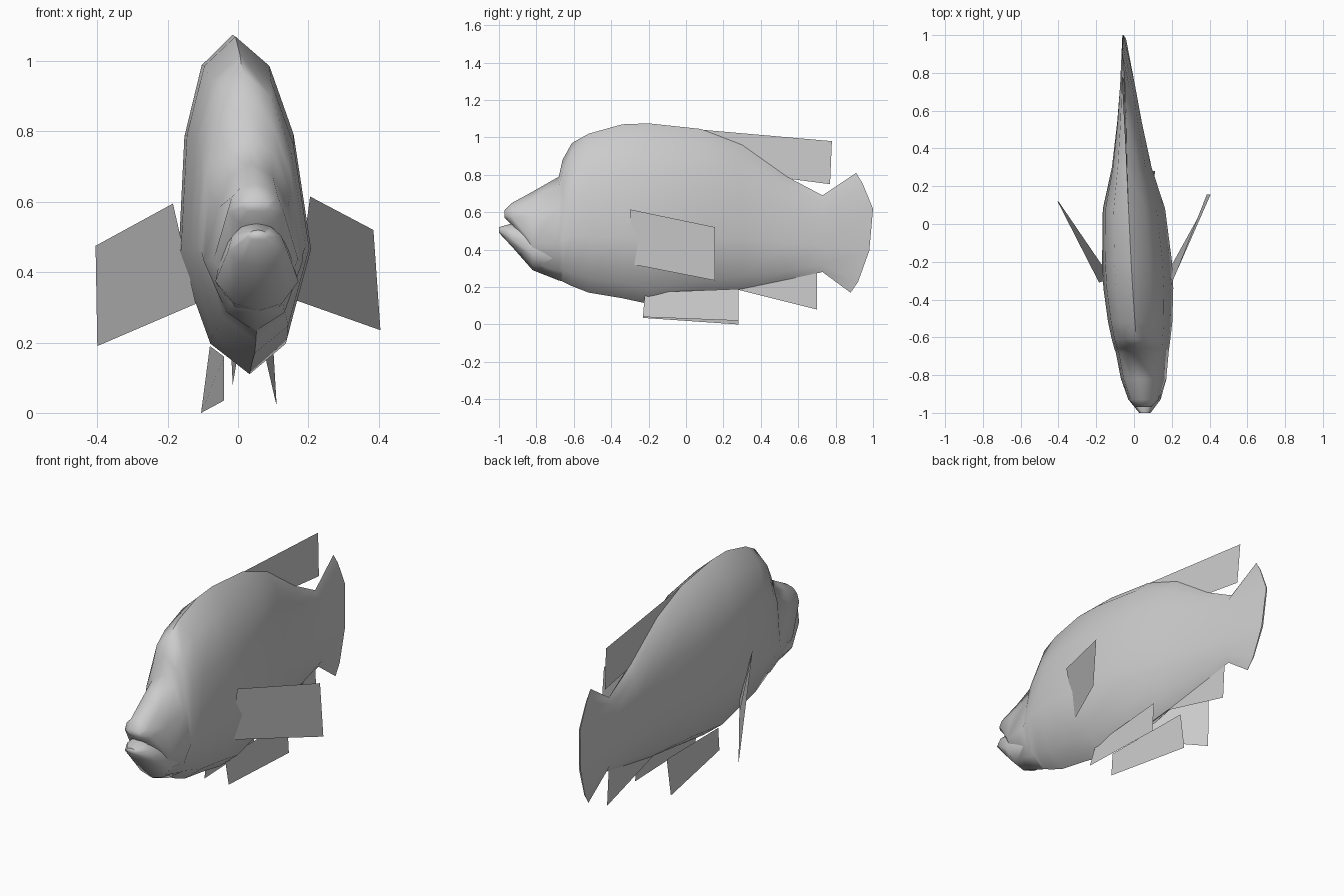
import bpy, bmesh, math

if "Cube" in bpy.data.objects:
    bpy.data.objects.remove(bpy.data.objects["Cube"])

# half cross-section: (height fraction, width fraction), bottom to top
HALF = [(0, 0), (.09, .58), (.35, 1), (.7, .82), (.91, .5), (1, 0)]


def lean(x, y, z):
    # the fish is turned and rolled slightly off the axis
    return (x - .055 * y - .05 * (z - .55), y, z)


def finish(name, bm, smooth):
    bmesh.ops.recalc_face_normals(bm, faces=bm.faces)
    me = bpy.data.meshes.new(name)
    bm.to_mesh(me)
    bm.free()
    ob = bpy.data.objects.new(name, me)
    bpy.context.collection.objects.link(ob)
    if smooth:
        bpy.context.view_layer.objects.active = ob
        ob.select_set(True)
        bpy.ops.object.shade_smooth_by_angle(angle=math.radians(65))
        ob.select_set(False)
    return ob


def loft(name, sections, end_y=None):
    """Skin slices (y, z bottom, z top, half width); end_y curves the last slice."""
    bm = bmesh.new()
    rings = []
    for i, (y, zb, zt, w) in enumerate(sections):
        pts = []
        for k, (t, f) in enumerate(HALF):
            yy = end_y[k] if end_y and i == len(sections) - 1 else y
            pts.append((w * f, yy, zb + t * (zt - zb)))
        pts += [(-x, yy, z) for x, yy, z in pts[-2:0:-1]]
        rings.append([bm.verts.new(lean(*p)) for p in pts])
    n = len(rings[0])
    for a, b in zip(rings, rings[1:]):
        for k in range(n):
            bm.faces.new((a[k], a[(k + 1) % n], b[(k + 1) % n], b[k]))
    bm.faces.new(rings[0])
    bm.faces.new(rings[-1])
    return finish(name, bm, True)


def sheet(name, pts):
    bm = bmesh.new()
    bm.faces.new([bm.verts.new(p) for p in pts])
    return finish(name, bm, False)


# body with forehead hump and tail
loft("body", [
    (-.97, .57, .61, .04), (-.93, .53, .65, .08), (-.82, .29, .71, .12),
    (-.68, .235, .79, .14), (-.66, .23, .88, .145), (-.61, .205, .97, .155),
    (-.52, .17, 1.02, .17), (-.34, .14, 1.07, .185), (-.2, .11, 1.075, .185),
    (.08, .155, 1.045, .165), (.3, .19, .96, .105), (.54, .24, .79, .065),
    (.73, .28, .69, .04), (.9, .17, .81, .004)],
    end_y=[.88, .92, .98, 1.0, .945, .91])

# lower jaw under the mouth notch
loft("lower_jaw", [(-1.0, .49, .52, .03), (-.93, .415, .54, .085),
                   (-.82, .29, .53, .118), (-.7, .27, .5, .1)])

# fins on the centre line
sheet("dorsal_fin", [lean(0, y, z) for y, z in
                     [(.06, 1.043), (.78, .98), (.77, .75), (.54, .78), (.2, .9)]])
sheet("anal_fin", [lean(0, y, z) for y, z in
                   [(.26, .19), (.7, .08), (.7, .285), (.4, .26)]])

# paired side fins
sheet("right_pectoral_fin", [(.205, -.3, .615), (.385, .155, .52),
                             (.405, .155, .235), (.165, -.28, .32)])
sheet("left_pectoral_fin", [(-.185, -.31, .595), (-.405, .12, .475),
                            (-.4, .12, .19), (-.12, -.29, .31)])
sheet("right_pelvic_fin", [(.075, -.22, .17), (.105, -.23, .04),
                           (.11, .28, .02), (.1, .28, .19)])
sheet("left_pelvic_fin", [(-.04, -.22, .16), (-.04, -.23, .035),
                          (-.105, .28, 0), (-.08, .28, .19)])
